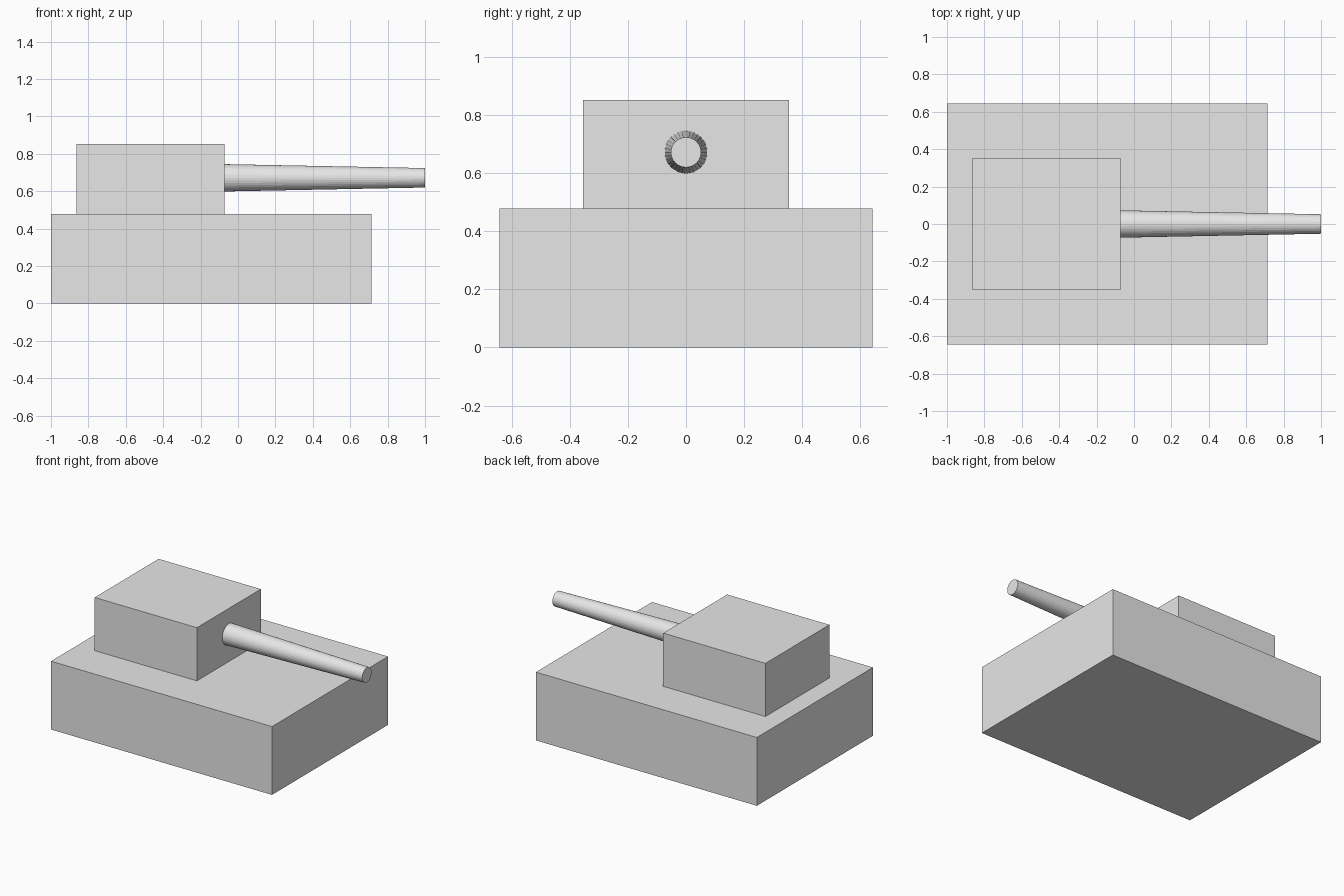
import bpy
import math

if "Cube" in bpy.data.objects:
    bpy.data.objects.remove(bpy.data.objects["Cube"])

grey = bpy.data.materials.new("plain grey")
grey.diffuse_color = (0.8, 0.8, 0.8, 1)
grey.use_nodes = True
grey.node_tree.nodes["Principled BSDF"].inputs["Base Color"].default_value = grey.diffuse_color


def box(name, lo, hi):
    """Axis-aligned box between two corners."""
    centre = [(a + b) / 2 for a, b in zip(lo, hi)]
    bpy.ops.mesh.primitive_cube_add(size=1, location=centre)
    ob = bpy.context.object
    ob.name = name
    ob.scale = [b - a for a, b in zip(lo, hi)]
    bpy.ops.object.transform_apply(location=False, rotation=False, scale=True)
    ob.data.materials.append(grey)


# Hull and turret blocks
box("hull", (-1.0, -0.643, 0.0), (0.714, 0.643, 0.479))
box("turret", (-0.864, -0.354, 0.479), (-0.071, 0.354, 0.852))

# Tapered gun barrel, pointing along +x from the turret face
start, end = -0.071, 1.0
bpy.ops.mesh.primitive_cone_add(
    vertices=32, radius1=0.073, radius2=0.052, depth=end - start,
    location=((start + end) / 2, 0, 0.672), rotation=(0, math.pi / 2, 0))
barrel = bpy.context.object
barrel.name = "gun_barrel"
barrel.data.materials.append(grey)
